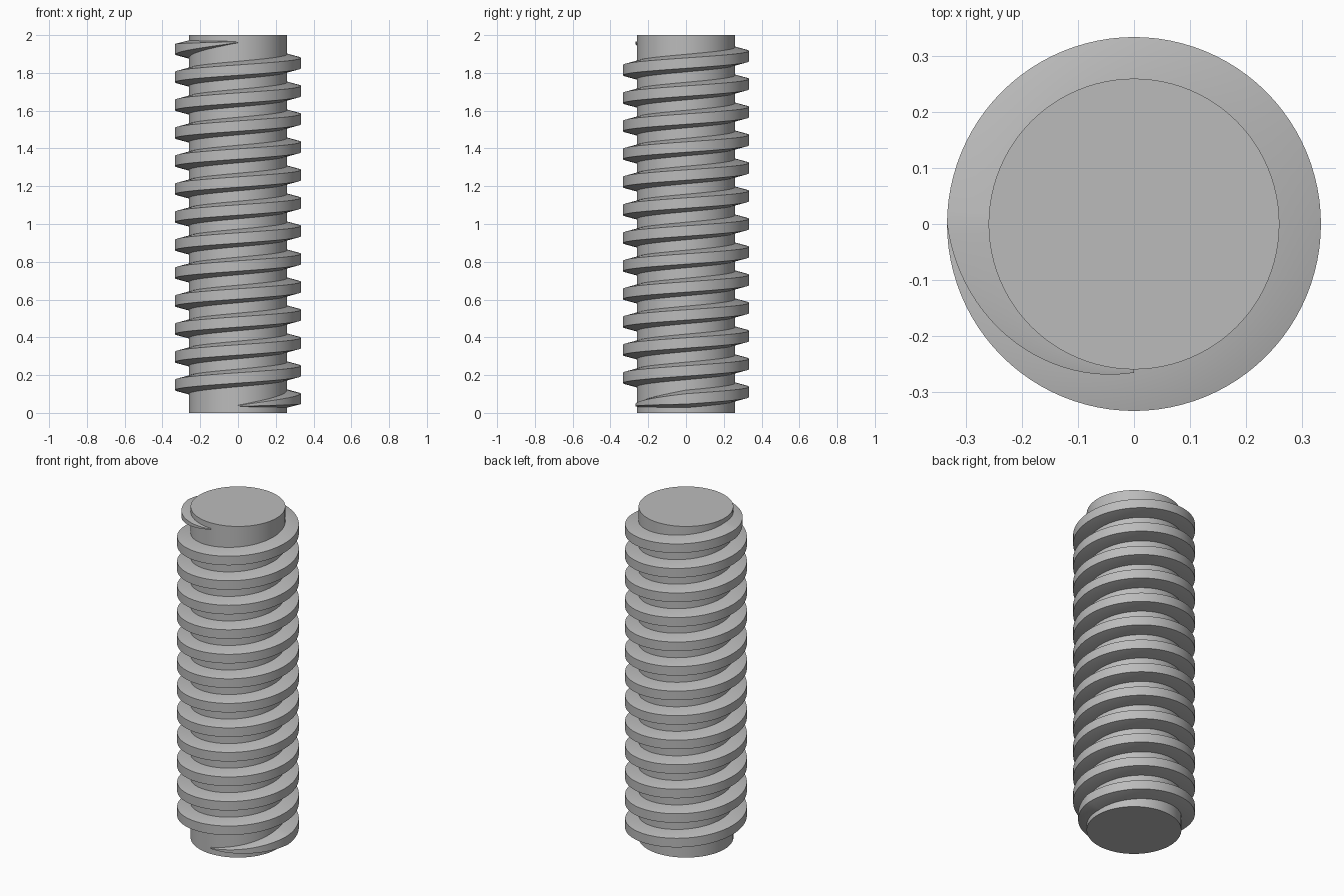
import bpy, bmesh, math

PITCH = 2 / 13.5
TURNS = 13
STEPS = 96                      # segments per turn
OUTER = 1 / 3
CORE = OUTER - PITCH / 2
CREST, ROOT = 0.185 * PITCH, 0.315 * PITCH   # half widths of the ridge
TIP = 0.08                      # section scale at the thread ends

cube = bpy.data.objects.get("Cube")
if cube:
    bpy.data.objects.remove(cube, do_unlink=True)

steel = bpy.data.materials.new("plain_grey")
steel.use_nodes = True
grey = (0.5, 0.5, 0.5, 1)
steel.diffuse_color = grey
steel.node_tree.nodes["Principled BSDF"].inputs["Base Color"].default_value = grey


def finish(obj):
    obj.data.materials.append(steel)
    bpy.ops.object.select_all(action="DESELECT")
    obj.select_set(True)
    bpy.context.view_layer.objects.active = obj
    bpy.ops.object.shade_smooth_by_angle(angle=math.radians(25))


# Cylindrical core
bpy.ops.mesh.primitive_cylinder_add(vertices=STEPS, radius=CORE, depth=2, location=(0, 0, 1))
core = bpy.context.object
core.name = "rod_core"
finish(core)

# Trapezoidal ridge swept along a right-handed helix, tapered over a quarter turn at each end
bm = bmesh.new()
rings = []
for i in range(TURNS * STEPS + 1):
    turn = i / STEPS
    angle = turn * math.tau - math.pi / 2
    middle = PITCH * (turn + 0.25)
    scale = TIP + (1 - TIP) * min(1, 4 * turn, 4 * (TURNS - turn))
    crest_radius = CORE + (OUTER - CORE) * scale
    section = [(CORE - 0.01, -ROOT), (CORE, -ROOT), (crest_radius, -CREST),
               (crest_radius, CREST), (CORE, ROOT), (CORE - 0.01, ROOT)]
    rings.append([bm.verts.new((r * math.cos(angle), r * math.sin(angle), middle + h * scale))
                  for r, h in section])
for a, b in zip(rings, rings[1:]):
    for j in range(6):
        k = (j + 1) % 6
        bm.faces.new((a[j], b[j], b[k], a[k]))
bm.faces.new(rings[0])
bm.faces.new(rings[-1][::-1])
bmesh.ops.recalc_face_normals(bm, faces=bm.faces)
mesh = bpy.data.meshes.new("helical_thread")
bm.to_mesh(mesh)
bm.free()
thread = bpy.data.objects.new("helical_thread", mesh)
bpy.context.collection.objects.link(thread)
finish(thread)
